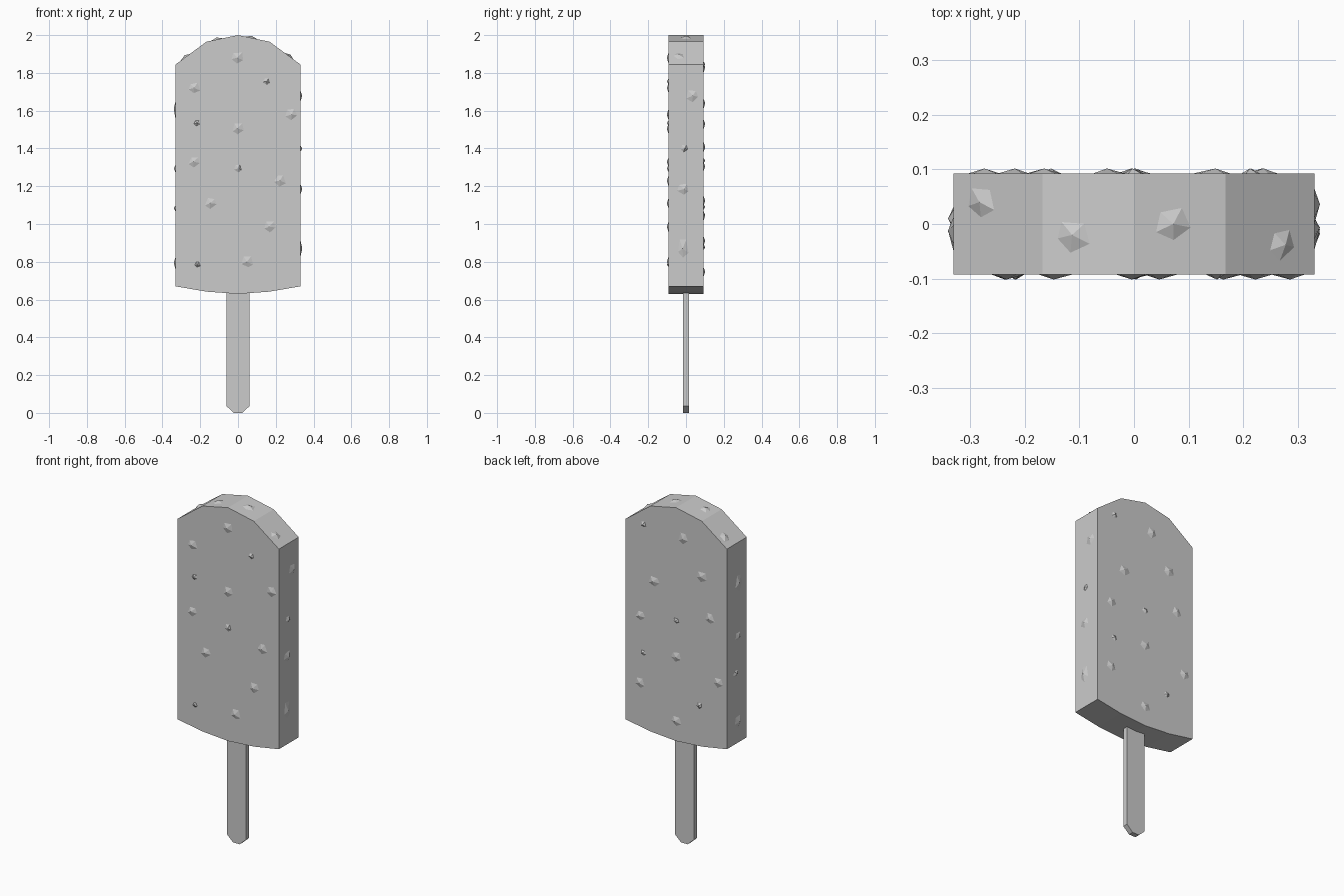
import bpy, bmesh, math, random
from mathutils import Vector

if "Cube" in bpy.data.objects:
    bpy.data.objects.remove(bpy.data.objects["Cube"])

random.seed(4)
HALF = 0.092  # half thickness of the bar


def new_object(name, bm):
    bmesh.ops.recalc_face_normals(bm, faces=bm.faces)
    mesh = bpy.data.meshes.new(name)
    bm.to_mesh(mesh)
    bm.free()
    obj = bpy.data.objects.new(name, mesh)
    bpy.context.collection.objects.link(obj)
    return obj


def slab(name, right_side, half):
    """Extrude a left-right symmetric XZ outline along y."""
    outline = right_side + [(-x, z) for x, z in reversed(right_side) if x > 0]
    bm = bmesh.new()
    face = bm.faces.new([bm.verts.new((x, -half, z)) for x, z in outline])
    ext = bmesh.ops.extrude_face_region(bm, geom=[face])
    verts = [v for v in ext["geom"] if isinstance(v, bmesh.types.BMVert)]
    bmesh.ops.translate(bm, verts=verts, vec=(0, 2 * half, 0))
    return new_object(name, bm)


# Ice cream bar and wooden stick
slab("ice_cream_bar", [(0, 0.63), (0.167, 0.642), (0.33, 0.67), (0.33, 1.845),
                       (0.167, 1.965), (0, 2.0)], HALF)
slab("stick", [(0.022, 0), (0.061, 0.036), (0.061, 0.72)], 0.015)


def nut(bm, centre, normal, u, v, height):
    """Irregular five-sided chip: shallow pyramid, base just under the coating."""
    n = Vector(normal).normalized()
    up = Vector((0, 1, 0)) if n.z > 0.5 else Vector((0, 0, 1))
    side = up.cross(n)
    up = n.cross(side)
    c = Vector(centre)
    apex = bm.verts.new(c + n * height + side * random.uniform(-.2, .2) * u)
    ring = []
    for i in range(5):
        a = math.tau * i / 5 - math.pi / 2 + random.uniform(-.2, .2)
        r = random.uniform(0.9, 1.12)
        ring.append(bm.verts.new(c - n * 0.001 + side * math.cos(a) * u * r
                                 + up * math.sin(a) * v * r))
    for i in range(5):
        bm.faces.new((ring[i], ring[(i + 1) % 5], apex))
    bm.faces.new(ring[::-1])


# Nut chips: (across, height, radius) per face
front = [(0, 1.88, .037), (-.23, 1.72, .034), (.15, 1.755, .02), (.28, 1.58, .036),
         (-.215, 1.535, .019), (0, 1.505, .037), (-.23, 1.33, .034), (0, 1.295, .023),
         (.225, 1.23, .037), (-.145, 1.11, .038), (.17, .985, .036),
         (-.215, .785, .017), (.05, .80, .035)]
back = [(.214, 1.845, .02), (-.045, 1.83, .036), (.142, 1.53, .038), (-.168, 1.64, .036),
        (.233, 1.305, .034), (0, 1.336, .021), (-.22, 1.408, .036), (.214, 1.092, .02),
        (0, 1.124, .037), (.233, .911, .035), (-.272, 1.046, .034),
        (-.15, .878, .02), (0, .748, .036)]
right = [(.03, 1.68, .036), (-.01, 1.40, .02), (-.015, 1.185, .034), (-.015, .87, .058)]
left = [(-.018, 1.61, .058), (-.01, 1.295, .028), (.01, 1.085, .025), (-.01, .795, .04)]
top = [(-.28, .04, .033), (-.11, -.02, .033), (.07, 0, .034), (.27, -.038, .032)]

bm = bmesh.new()
for sign, chips in ((-1, front), (1, back)):
    for x, z, r in chips:
        nut(bm, (x, sign * HALF, z), (0, sign, 0), r, r * .95, .0095)
for sign, chips in ((1, right), (-1, left)):
    for y, z, r in chips:
        nut(bm, (sign * .33, y, z), (sign, 0, 0), min(r, .034), r, .01)
for x, y, r in top:
    d = abs(x)
    slope = .035 / .167 if d < .167 else .12 / .163
    z = 2 - slope * d if d < .167 else 1.965 - slope * (d - .167)
    nut(bm, (x, y, z), (math.copysign(slope, x), 0, 1), r, r, .011)
new_object("nut_chips", bm)
